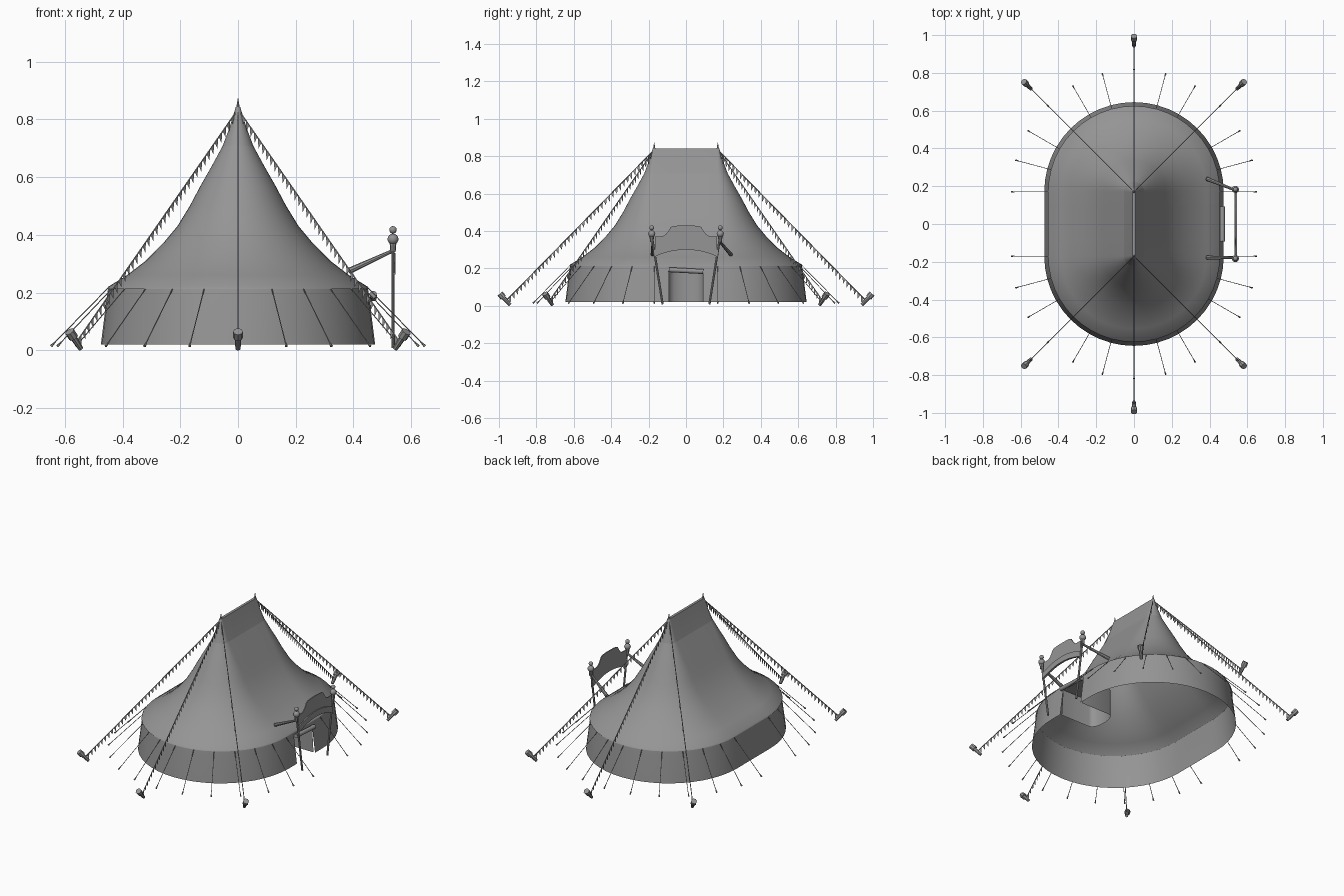
import bpy, bmesh, math
from mathutils import Vector

if "Cube" in bpy.data.objects:
    bpy.data.objects.remove(bpy.data.objects["Cube"])

canvas = bpy.data.materials.new("canvas_grey")
canvas.use_nodes = True
GREY = (0.3, 0.3, 0.3, 1)
canvas.diffuse_color = GREY
canvas.node_tree.nodes["Principled BSDF"].inputs["Base Color"].default_value = GREY

RIDGE = 0.17    # half length of the ridge and of the straight sides
DOOR = 0.09     # half width of the doorway
DOOR_TOP = 0.19


def finish(name, bm, angle=35):
    mesh = bpy.data.meshes.new(name)
    bm.to_mesh(mesh)
    bm.free()
    mesh.materials.append(canvas)
    obj = bpy.data.objects.new(name, mesh)
    bpy.context.collection.objects.link(obj)
    bpy.ops.object.select_all(action="DESELECT")
    obj.select_set(True)
    bpy.context.view_layer.objects.active = obj
    bpy.ops.object.shade_smooth_by_angle(angle=math.radians(angle))
    return obj


def rod(bm, a, b, r1, r2=None, sides=8):
    a, b = Vector(a), Vector(b)
    axis = b - a
    rot = axis.to_track_quat("Z", "Y").to_matrix().to_4x4()
    rot.translation = (a + b) / 2
    bmesh.ops.create_cone(bm, cap_ends=True, segments=sides, radius1=r1,
                          radius2=r1 if r2 is None else r2, depth=axis.length, matrix=rot)


def ball(bm, at, radius):
    made = bmesh.ops.create_uvsphere(bm, u_segments=12, v_segments=8, radius=radius)
    bmesh.ops.translate(bm, verts=made["verts"], vec=Vector(at))


def stadium(radius, z, steps=24):
    # Two half circles joined by straight sides, with extra points at the door
    pts = []
    for side in (1, -1):
        for i in range(steps + 1):
            t = math.pi * i / steps
            pts.append((side * radius * math.cos(t), side * (RIDGE + radius * math.sin(t)), z))
        pts += [(-side * radius, side * DOOR, z), (-side * radius, -side * DOOR, z)]
    return pts


def loft(bm, profile):
    rings = [[bm.verts.new(p) for p in stadium(r, z)] for r, z in profile]
    for low, high in zip(rings, rings[1:]):
        for i in range(len(low)):
            j = (i + 1) % len(low)
            bm.faces.new((low[i], low[j], high[j], high[i]))
    return rings


# Side wall with the doorway left open
bm = bmesh.new()
loft(bm, [(0.475, 0.02), (0.454, DOOR_TOP), (0.45, 0.216)])
opening = [f for f in bm.faces
           if (c := f.calc_center_median()).x > 0 and abs(c.y) < DOOR and c.z < DOOR_TOP]
bmesh.ops.delete(bm, geom=opening, context="FACES")
finish("side_wall", bm)

# Sweeping roof
bm = bmesh.new()
loft(bm, [(0.455, 0.212), (0.45, 0.22), (0.385, 0.26), (0.32, 0.31), (0.26, 0.37),
          (0.21, 0.43), (0.167, 0.5), (0.13, 0.57), (0.09, 0.64), (0.052, 0.71)])
finish("roof", bm)

# Ridge cap that overlaps the roof
bm = bmesh.new()
rings = loft(bm, [(0.058, 0.695), (0.03, 0.77), (0.008, 0.842)])
bm.faces.new(rings[-1])
finish("ridge_cap", bm)

# Finials at both ridge ends
bm = bmesh.new()
for s in (1, -1):
    rod(bm, (0, s * RIDGE, 0.83), (0, s * RIDGE, 0.872), 0.008, 0.001)
finish("ridge_finials", bm)

# Main guy ropes, their stakes and pennants
ropes, stakes, flags = bmesh.new(), bmesh.new(), bmesh.new()
for s in (1, -1):
    for turn in (-45, 0, 45):
        t = math.radians(turn)
        out = Vector((math.sin(t), s * math.cos(t), 0))
        top = Vector((0, s * RIDGE, 0.835))
        end = Vector((0, s * RIDGE, 0.035)) + out * 0.785
        rod(ropes, top, end, 0.0025, sides=6)
        foot = end - out * 0.015 - Vector((0, 0, 0.03))
        head = end + out * 0.04 + Vector((0, 0, 0.03))
        rod(stakes, foot, head, 0.009, 0.013)
        rod(stakes, foot.lerp(head, 0.65), head, 0.017)
        count = 40
        for i in range(1, count):
            a, b = top.lerp(end, i / count), top.lerp(end, (i + 0.8) / count)
            tip = (a + b) / 2 - Vector((0, 0, 0.03)) - out * 0.006
            flags.faces.new([flags.verts.new(p) for p in (a, b, tip)])
finish("main_guy_ropes", ropes)
finish("main_stakes", stakes)
finish("pennants", flags)

# Short ropes and pegs around the eaves
ropes, pegs = bmesh.new(), bmesh.new()
for s in (1, -1):
    for step in range(13):
        t = math.radians(step * 15)
        out = Vector((math.cos(t), s * math.sin(t), 0))
        base = Vector((0, s * RIDGE, 0))
        eave = base + out * 0.45 + Vector((0, 0, 0.216))
        end = base + out * 0.64 + Vector((0, 0, 0.022))
        rod(ropes, eave, end, 0.0018, sides=6)
        rod(pegs, end + out * 0.008 - Vector((0, 0, 0.008)),
            end - out * 0.008 + Vector((0, 0, 0.008)), 0.005, 0.002, 6)
finish("eave_ropes", ropes)
finish("eave_pegs", pegs)

# Entrance passage: a curved curtain closing the back of a short tunnel
bm = bmesh.new()
plan = [(0.465, -DOOR)]
for i in range(9):
    t = math.pi * (i / 8 - 0.5)
    plan.append((0.26 - 0.04 * math.cos(t), DOOR * math.sin(t)))
plan.append((0.465, DOOR))
low = [bm.verts.new((x, y, 0.02)) for x, y in plan]
high = [bm.verts.new((min(x, 0.454), y, DOOR_TOP)) for x, y in plan]
for i in range(len(plan) - 1):
    bm.faces.new((low[i], low[i + 1], high[i + 1], high[i]))
bm.faces.new(high)
finish("entrance_passage", bm)

# Rolled door curtain
bm = bmesh.new()
rod(bm, (0.468, -0.092, 0.193), (0.468, 0.092, 0.183), 0.013, sides=12)
finish("rolled_curtain", bm)

# Entrance posts with ball tops, and the braces back to the roof
posts, braces = bmesh.new(), bmesh.new()
for s, anchor in ((1, 0.24), (-1, -0.178)):
    head = Vector((0.537, s * 0.183, 0.375))
    rod(posts, (0.537, s * 0.125, 0.008), head, 0.006)
    ball(posts, head + Vector((0, 0, 0.01)), 0.019)
    ball(posts, head + Vector((0, 0, 0.042)), 0.013)
    rod(posts, head - Vector((0, 0, 0.035)), head, 0.009, 0.012)
    rod(braces, (0.537, s * 0.178, 0.345), (0.385, anchor, 0.275), 0.006, 0.011)
finish("entrance_posts", posts)
finish("entrance_braces", braces)


def arch(y, drop=0.0):
    return 0.325 - 1.3 * y * y - drop


def crest(y):
    # Raised middle with hollow shoulders
    y = abs(y)
    return 0.43 - 0.8 * y * y if y < 0.08 else 0.372 + 0.053 * max(0, (0.13 - y) / 0.05) ** 2


def strip(name, x, half, thick, lower, upper):
    bm = bmesh.new()
    n = 28
    ys = [half * (2 * i / n - 1) for i in range(n + 1)]
    outline = [(x, y, lower(y)) for y in ys] + [(x, y, upper(y)) for y in reversed(ys)]
    face = bm.faces.new([bm.verts.new(p) for p in outline])
    extruded = bmesh.ops.extrude_face_region(bm, geom=[face])["geom"]
    moved = [g for g in extruded if isinstance(g, bmesh.types.BMVert)]
    bmesh.ops.translate(bm, verts=moved, vec=(thick, 0, 0))
    bmesh.ops.recalc_face_normals(bm, faces=bm.faces)
    finish(name, bm)


# Sign board above the entrance, with a plain raised band along its foot
strip("sign_board", 0.533, 0.165, 0.006, arch, crest)
strip("sign_band", 0.533, 0.17, 0.012, lambda y: arch(y, 0.025), lambda y: arch(y, -0.012))
